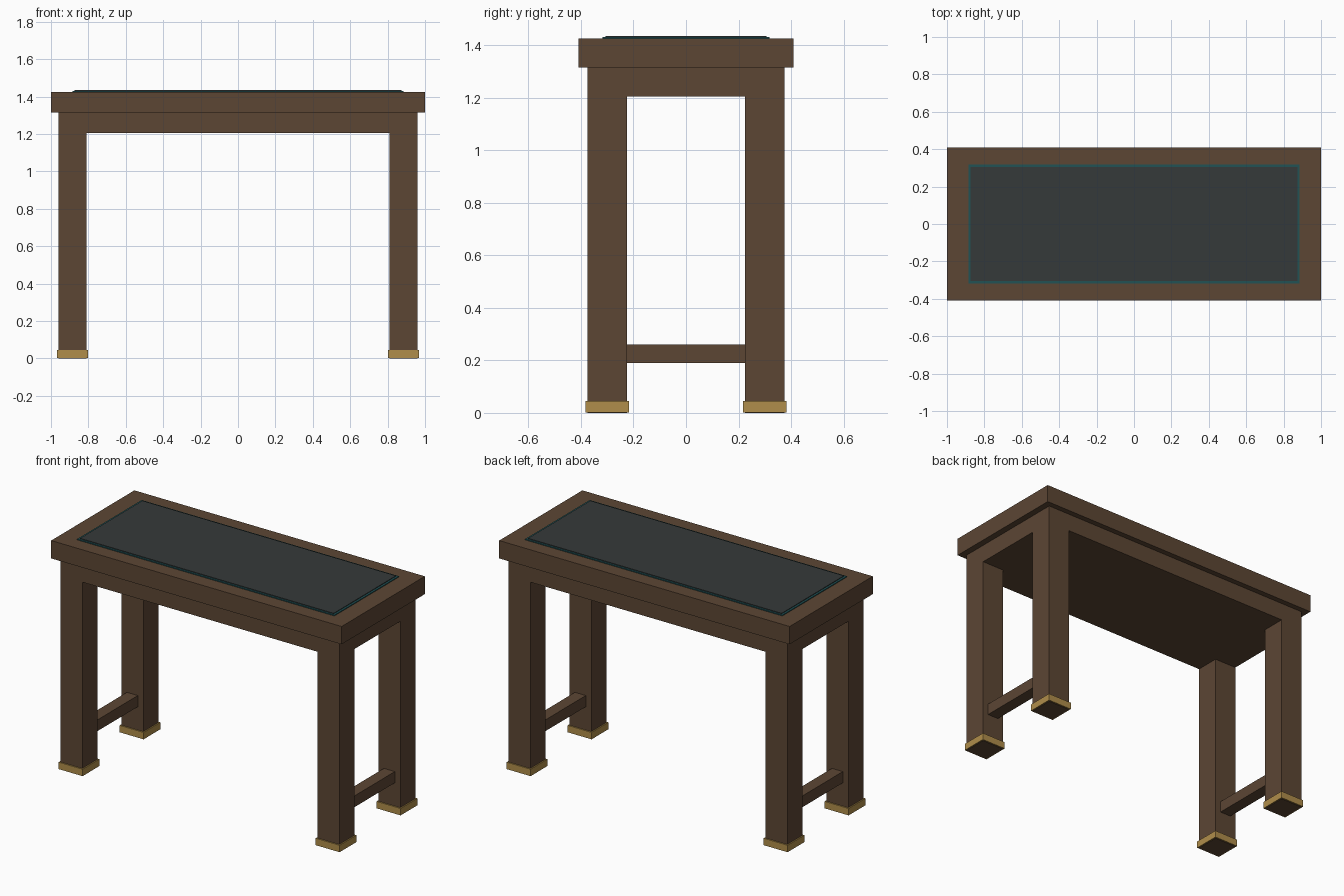
import bpy

if "Cube" in bpy.data.objects:
    bpy.data.objects.remove(bpy.data.objects["Cube"], do_unlink=True)


def material(name, rgb):
    mat = bpy.data.materials.new(name)
    mat.use_nodes = True
    colour = (*rgb, 1.0)
    mat.diffuse_color = colour
    mat.node_tree.nodes["Principled BSDF"].inputs["Base Color"].default_value = colour
    return mat


wood = material("brown wood", (0.107, 0.061, 0.034))
brass = material("brass", (0.434, 0.27, 0.069))
teal = material("teal trim", (0.015, 0.084, 0.091))
slate = material("slate leather", (0.036, 0.042, 0.042))


def box(name, x, y, width, depth, bottom, top, mat):
    """Box centred on x, y, reaching from bottom to top."""
    bpy.ops.mesh.primitive_cube_add(size=1, location=(x, y, (bottom + top) / 2))
    obj = bpy.context.object
    obj.name = name
    obj.scale = (width, depth, top - bottom)
    bpy.ops.object.transform_apply(location=False, rotation=False, scale=True)
    obj.data.materials.append(mat)
    return obj


# Top, apron block and writing surface
APRON_BOTTOM, SLAB_BOTTOM, SLAB_TOP = 1.205, 1.315, 1.426
box("table_top", 0, 0, 2.0, 0.818, SLAB_BOTTOM, SLAB_TOP, wood)
box("apron", 0, 0, 1.92, 0.75, APRON_BOTTOM, SLAB_BOTTOM, wood)
box("inlay_trim", 0, 0, 1.772, 0.636, SLAB_TOP, SLAB_TOP + 0.005, teal)
box("inlay_panel", 0, 0, 1.746, 0.612, SLAB_TOP, SLAB_TOP + 0.009, slate)

# Legs with brass collars, and a stretcher at each end
LEG_X, LEG_Y = 0.885, 0.3
for side, sx in (("left", 1), ("right", -1)):
    for end, sy in (("front", -1), ("back", 1)):
        x, y = sx * LEG_X, sy * LEG_Y
        box(f"{end}_{side}_leg", x, y, 0.15, 0.15, 0, APRON_BOTTOM, wood)
        box(f"{end}_{side}_foot", x, y, 0.165, 0.165, 0.002, 0.045, brass)
    box(f"{side}_stretcher", sx * LEG_X, 0, 0.075, 0.45, 0.19, 0.26, wood)
